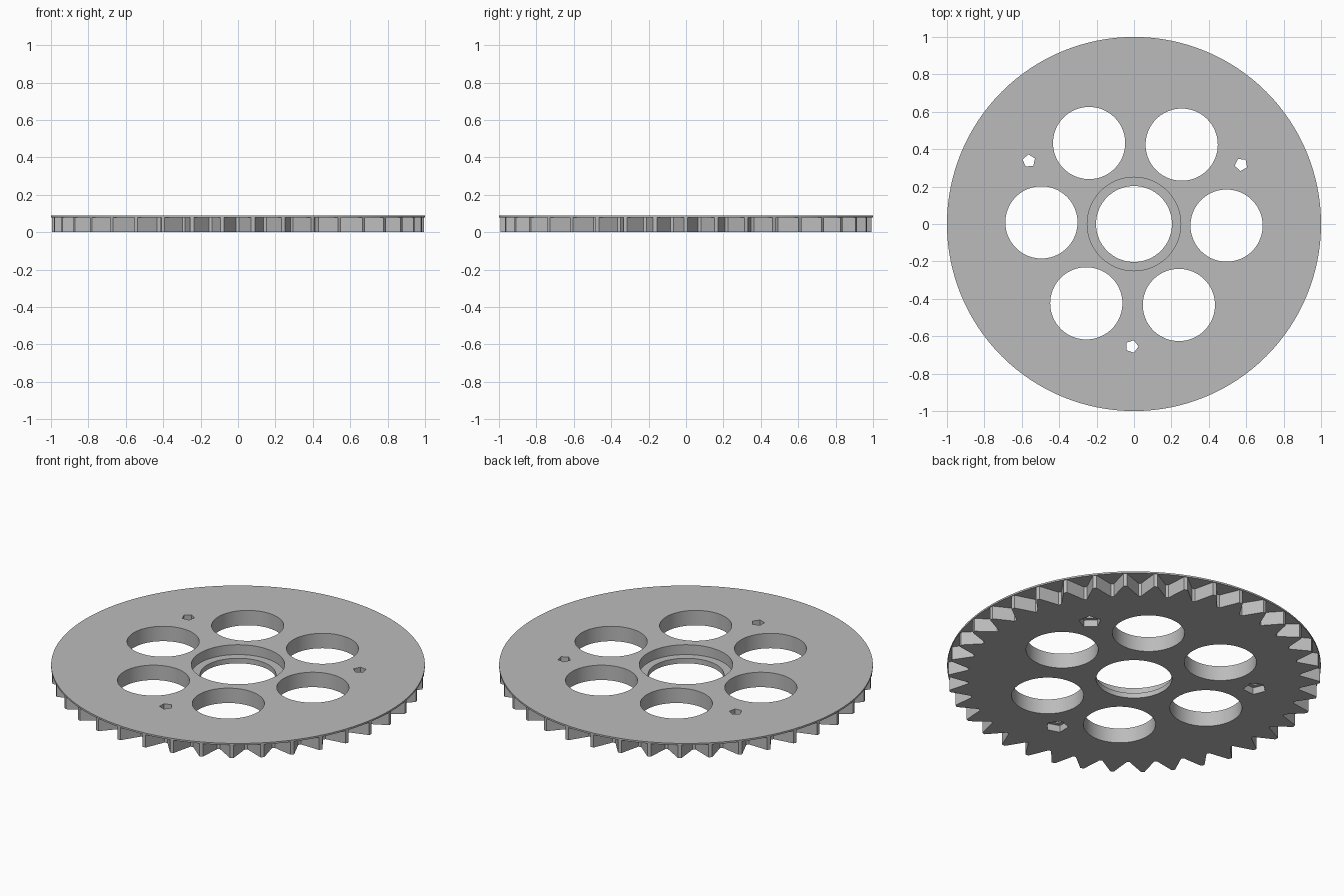
import bpy, bmesh
from math import sin, cos, pi, radians

cube = bpy.data.objects.get("Cube")
if cube:
    bpy.data.objects.remove(cube, do_unlink=True)

TOP, FLANGE_Z = 0.088, 0.078
TEETH = 38
TWIST = radians(-1)

steel = bpy.data.materials.new("plain_grey")
steel.use_nodes = True
steel.diffuse_color = (0.5, 0.5, 0.5, 1)
steel.node_tree.nodes["Principled BSDF"].inputs["Base Color"].default_value = (0.5, 0.5, 0.5, 1)


def polar(r, a):
    return r * cos(a), r * sin(a)


def ring(r, sides, centre=(0, 0), start=0.0):
    """Regular polygon outline around a centre."""
    points = [polar(r, start + 2 * pi * i / sides) for i in range(sides)]
    return [(centre[0] + x, centre[1] + y) for x, y in points]


def prism(name, outline, z0, z1):
    """Upright solid from a flat outline."""
    bm = bmesh.new()
    face = bm.faces.new([bm.verts.new((x, y, z0)) for x, y in outline])
    top = bmesh.ops.extrude_face_region(bm, geom=[face])
    verts = [v for v in top["geom"] if isinstance(v, bmesh.types.BMVert)]
    bmesh.ops.translate(bm, verts=verts, vec=(0, 0, z1 - z0))
    bmesh.ops.recalc_face_normals(bm, faces=bm.faces)
    mesh = bpy.data.meshes.new(name)
    bm.to_mesh(mesh)
    bm.free()
    mesh.materials.append(steel)
    obj = bpy.data.objects.new(name, mesh)
    bpy.context.collection.objects.link(obj)
    return obj


def combine(target, tool, operation):
    """Apply a boolean and discard the tool."""
    tool.hide_render = True
    mod = target.modifiers.new(operation.lower(), "BOOLEAN")
    mod.operation = operation
    mod.solver = "EXACT"
    mod.object = tool
    bpy.context.view_layer.objects.active = target
    bpy.ops.object.modifier_apply(modifier=mod.name)
    bpy.data.objects.remove(tool, do_unlink=True)


# Toothed body: narrow tips and narrow roots
pitch = 2 * pi / TEETH
outline = []
for i in range(TEETH):
    tip = -pi / 2 + 0.081 + i * pitch
    root = tip + pitch / 2
    outline += [polar(0.995, tip - 0.01), polar(0.995, tip + 0.01),
                polar(0.89, root - 0.009), polar(0.89, root + 0.009)]
gear = prism("toothed_wheel", outline, 0, FLANGE_Z + 0.005)

# Thin round flange covering the teeth
combine(gear, prism("flange", ring(1, 128), FLANGE_Z, TOP), "UNION")

# Stepped hub bore
combine(gear, prism("bore_cutter", ring(0.203, 96), -0.1, 0.2), "DIFFERENCE")
combine(gear, prism("counterbore_cutter", ring(0.25, 96), 0.03, 0.2), "DIFFERENCE")

# Six round lightening holes
for i in range(6):
    centre = polar(0.495, TWIST + i * pi / 3)
    combine(gear, prism("hole_cutter", ring(0.193, 72, centre), -0.1, 0.2), "DIFFERENCE")

# Three five-sided bolt holes with wider recesses underneath
for i in range(3):
    angle = TWIST + pi / 6 + i * 2 * pi / 3
    centre, start = polar(0.655, angle), angle + radians(18)
    combine(gear, prism("bolt_cutter", ring(0.035, 5, centre, start), -0.1, 0.2), "DIFFERENCE")
    combine(gear, prism("recess_cutter", ring(0.062, 5, centre, start), -0.1, 0.04), "DIFFERENCE")

# Smooth round walls, crisp edges elsewhere
bpy.ops.object.select_all(action="DESELECT")
gear.select_set(True)
bpy.context.view_layer.objects.active = gear
bpy.ops.object.shade_smooth_by_angle(angle=radians(20))
